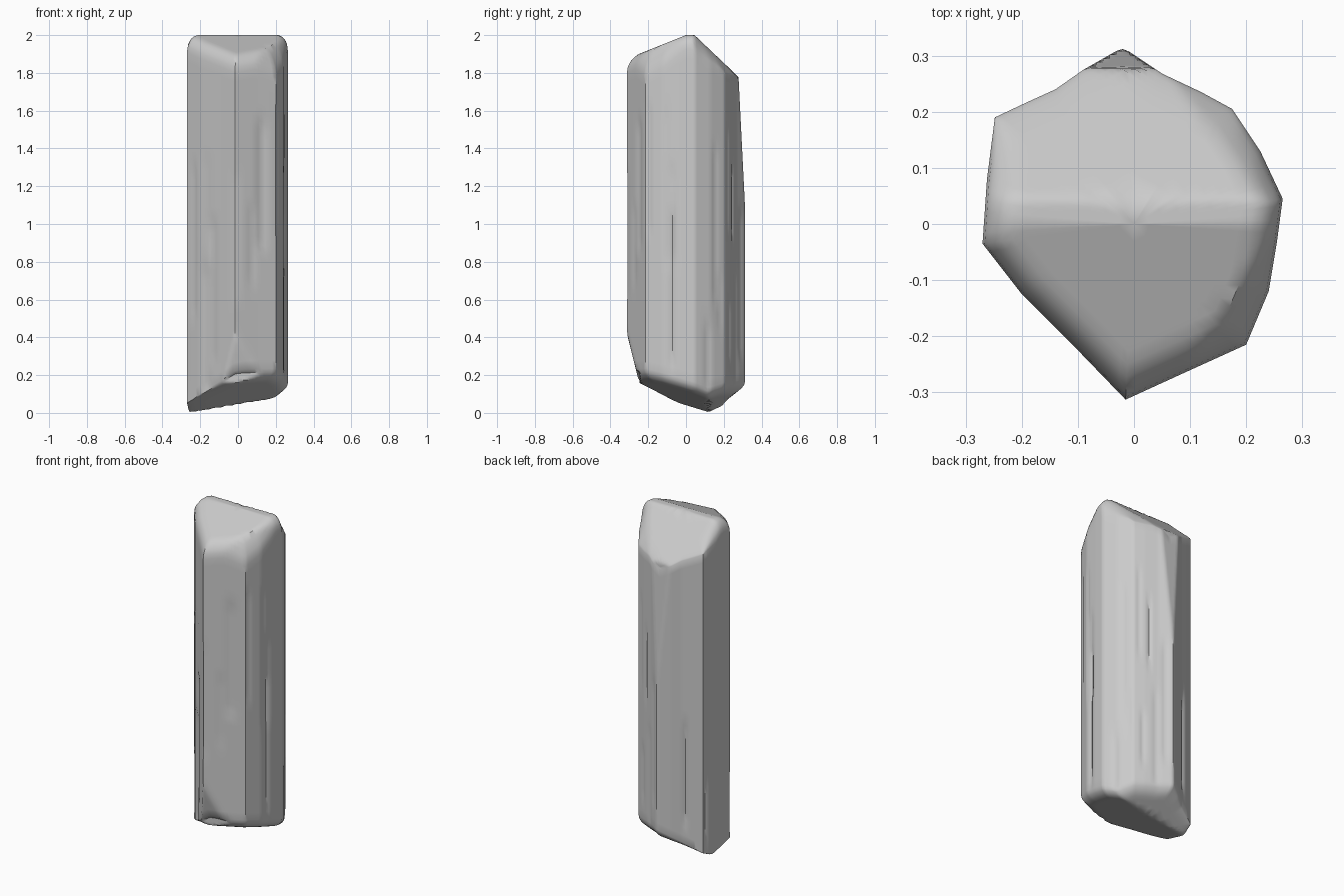
import bpy, bmesh, math, random
from mathutils import Vector

cube = bpy.data.objects.get("Cube")
if cube:
    bpy.data.objects.remove(cube, do_unlink=True)
random.seed(4)

# Cross-section of the shaft, clockwise from the back ridge
OUTLINE = [(-.02, .315), (.05, .268), (.12, .235), (.175, .205), (.225, .13),
           (.265, .045), (.255, -.03), (.24, -.12), (.2, -.215), (.09, -.265),
           (-.015, -.313), (-.1, -.225), (-.2, -.125), (-.27, -.035),
           (-.262, .08), (-.248, .19), (-.195, .215), (-.14, .24), (-.09, .275)]
STEPS = 6       # columns per outline edge
ROWS = 36       # rings up the shaft
CAP = [.985, .96, .92, .87, .8, .72, .63, .53, .42, .31, .2, .1]


def top_height(x, y):
    """Roof of the crystal: front, back and two corner facets."""
    front = 2 + .4 * y
    back = 2 - .95 * (y - .045)
    front_corner = front - max(0, .84 * x - .54 * y - .22)
    back_corner = back - .7 * max(0, .8 * x + .6 * y - .21)
    return min(2, front, back, front_corner, back_corner)


def bottom_height(x, y):
    """Underside: two facets meeting at a tilted ridge."""
    front = .17 * (x + .26) - .32 * (y - .12)
    back = .17 * (x + .26) + .45 * (y - .12)
    return max(0, front, back)


def rounding(s):
    """Rounded rim of a cap, from 1 at the rim to 0 inside."""
    t = max(0, min(1, (s - .78) / .22))
    return 1 - math.sqrt(1 - t * t)


def cap_point(x, y, s, top):
    px, py = x * s, y * s
    if top:
        soft = .075 * max(.15, min(1, 1 - (y - .08) / .12))
        return Vector((px, py, top_height(px, py) - soft * rounding(s)))
    soft = .05 * max(.1, min(1, (x + .27) / .3))
    return Vector((px, py, bottom_height(px, py) + soft * rounding(s)))


# Dense columns that keep the outline corners
columns = []
for i, a in enumerate(OUTLINE):
    b = OUTLINE[(i + 1) % len(OUTLINE)]
    for k in range(STEPS):
        columns.append(Vector(a).lerp(Vector(b), k / STEPS))
count = len(columns)

# Shallow vertical grooves: column, half width, depth, height range
grooves = []
for _ in range(22):
    low = random.uniform(.0, 1.1)
    grooves.append((random.randrange(count), random.uniform(1, 2.5),
                    random.uniform(.003, .009), low, low + random.uniform(.3, .9)))
# Chips on the front ridge near the foot
chip = 10 * STEPS
grooves += [(chip, 2.5, .018, .18, .25), (chip, 2, .014, .3, .37)]


def shaft_point(i, t):
    x, y = columns[i]
    low, high = cap_point(x, y, 1, False).z, cap_point(x, y, 1, True).z
    z = low + (high - low) * t
    dent = 0
    for col, width, depth, z0, z1 in grooves:
        gap = min((i - col) % count, (col - i) % count)
        if gap < width and z0 < z < z1:
            dent += depth * (1 - gap / width) * min(1, (z - z0) / .04, (z1 - z) / .04)
    scale = 1 - min(dent, .02) / math.hypot(x, y)
    x, y = x * scale, y * scale
    # Slight taper at the front foot and the back shoulder
    y = max(y, -.313 + .25 * max(0, .42 - z))
    y = min(y, .312 - .05 * max(0, z - 1.1))
    return Vector((x, y, z))


bm = bmesh.new()
rings = []


def add_ring(points):
    rings.append([bm.verts.new(p) for p in points])


def squeeze(x, y, s, top):
    """Cap ring point kept within the tapered rim."""
    p = cap_point(x, y, s, top)
    p.y = min(p.y, .277) if top else max(p.y, -.245)
    return p


# Under cap, shaft and roof as one run of rings
for s in reversed(CAP):
    add_ring(squeeze(c.x, c.y, s, False) for c in columns)
for r in range(ROWS + 1):
    add_ring(shaft_point(i, r / ROWS) for i in range(count))
for s in CAP:
    add_ring(squeeze(c.x, c.y, s, True) for c in columns)

for lower, upper in zip(rings, rings[1:]):
    for i in range(count):
        j = (i + 1) % count
        bm.faces.new((lower[i], lower[j], upper[j], upper[i]))

# Close both ends
for ring, top in ((rings[0], False), (rings[-1], True)):
    tip = bm.verts.new(cap_point(0, 0, 0, top))
    for i in range(count):
        bm.faces.new((ring[i], ring[(i + 1) % count], tip))
bmesh.ops.recalc_face_normals(bm, faces=bm.faces)

mesh = bpy.data.meshes.new("crystal_shaft")
bm.to_mesh(mesh)
bm.free()
crystal = bpy.data.objects.new("crystal_shaft", mesh)
bpy.context.collection.objects.link(crystal)

# Plain grey stone
grey = bpy.data.materials.new("stone_grey")
grey.use_nodes = True
colour = (.6, .6, .6, 1)
grey.diffuse_color = colour
grey.node_tree.nodes["Principled BSDF"].inputs["Base Color"].default_value = colour
mesh.materials.append(grey)

bpy.ops.object.select_all(action='DESELECT')
crystal.select_set(True)
bpy.context.view_layer.objects.active = crystal
bpy.ops.object.shade_smooth_by_angle(angle=math.radians(40))
